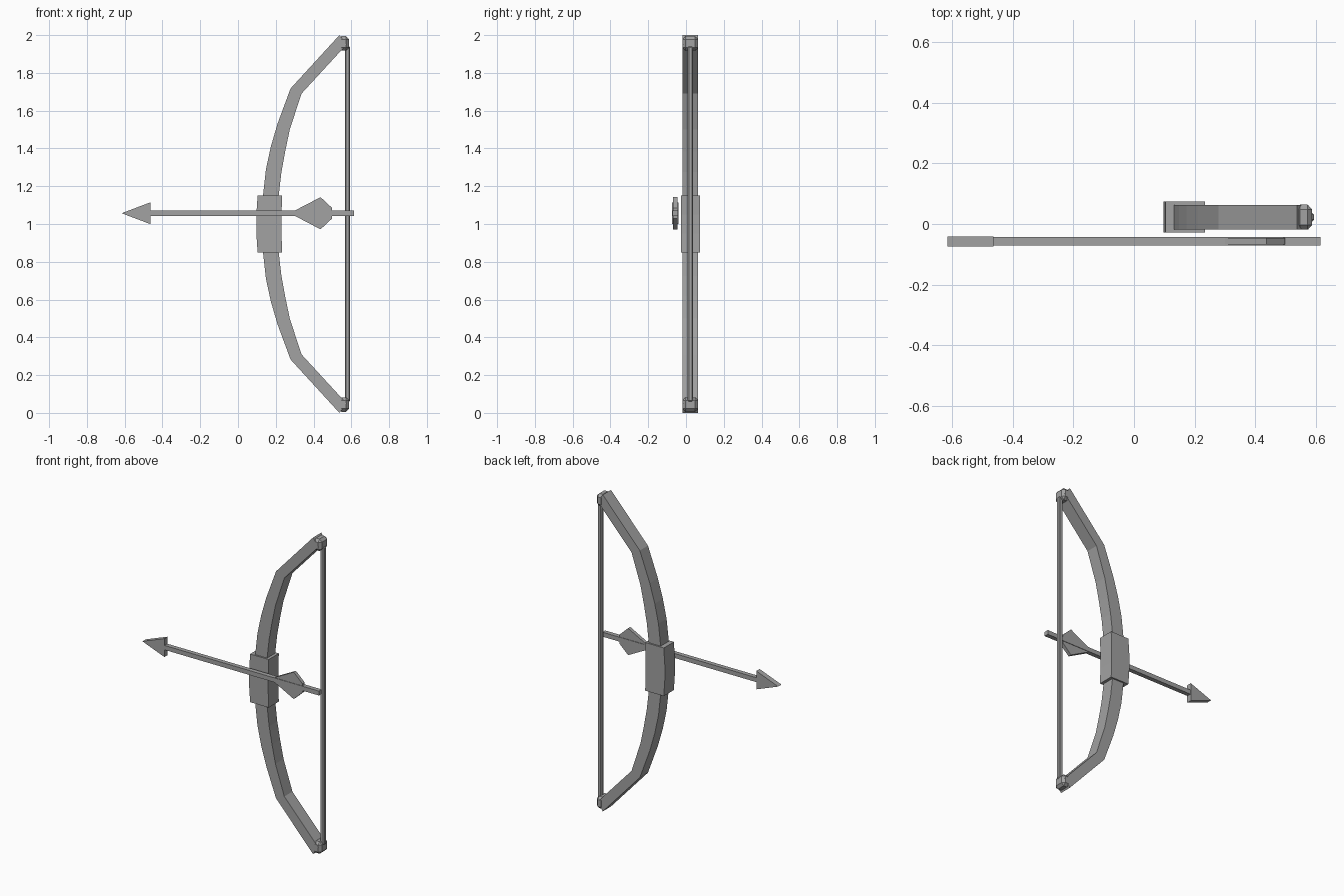
import bpy
import bmesh
from mathutils import Vector

default_cube = bpy.data.objects.get("Cube")
if default_cube:
    bpy.data.objects.remove(default_cube, do_unlink=True)

grey = bpy.data.materials.new("plain grey")
grey.use_nodes = True
colour = (0.36, 0.36, 0.36, 1)
grey.diffuse_color = colour
grey.node_tree.nodes["Principled BSDF"].inputs["Base Color"].default_value = colour

BOW_Y = 0.023      # middle plane of the bow
ARROW_Y = -0.057   # middle plane of the arrow
ARROW_Z = 1.057


def finish(name, bm):
    bmesh.ops.recalc_face_normals(bm, faces=bm.faces)
    mesh = bpy.data.meshes.new(name)
    bm.to_mesh(mesh)
    bm.free()
    mesh.materials.append(grey)
    obj = bpy.data.objects.new(name, mesh)
    bpy.context.collection.objects.link(obj)
    return obj


def slab(name, pairs, y, depth):
    """Solid strip through pairs of (x, z) edge points, thick along y."""
    bm = bmesh.new()
    rings = []
    for a, b in pairs:
        corners = [(a, -1), (b, -1), (b, 1), (a, 1)]
        rings.append([bm.verts.new((p[0], y + s * depth / 2, p[1])) for p, s in corners])
    for r, q in zip(rings, rings[1:]):
        for i in range(4):
            j = (i + 1) % 4
            bm.faces.new((r[i], r[j], q[j], q[i]))
    bm.faces.new(rings[0])
    bm.faces.new(rings[-1])
    bmesh.ops.remove_doubles(bm, verts=bm.verts, dist=0.0001)
    return finish(name, bm)


def box(name, centre, size, bevel=0):
    bm = bmesh.new()
    bmesh.ops.create_cube(bm, size=1)
    for v in bm.verts:
        v.co = Vector(centre) + v.co * Vector(size)
    if bevel:
        bmesh.ops.bevel(bm, geom=bm.edges[:], offset=bevel, segments=1, affect='EDGES')
    return finish(name, bm)


def mirrored(half):
    """Repeat the upper half of a strip below z = 1."""
    flip = [tuple((x, 2 - z) for x, z in pair) for pair in reversed(half)]
    return flip + half


# Curved bow limbs, outer and inner edge from the grip to the tip
limb = [
    ((0.13, 1.13), (0.213, 1.13)),
    ((0.148, 1.29), (0.23, 1.275)),
    ((0.174, 1.41), (0.25, 1.385)),
    ((0.209, 1.53), (0.274, 1.50)),
    ((0.278, 1.717), (0.336, 1.69)),
    ((0.537, 2.0), (0.575, 1.95)),
]
slab("bow_limbs", mirrored(limb), BOW_Y, 0.081)

# Grip, slightly bowed toward the front of the bow
slab("grip", mirrored([((0.097, 1.05), (0.23, 1.05)),
                       ((0.104, 1.152), (0.234, 1.152))]), BOW_Y, 0.101)

# Bevelled tip caps
for side, z in (("upper", 1.956), ("lower", 0.044)):
    box(side + "_tip_cap", (0.56, BOW_Y, z), (0.056, 0.083, 0.076), 0.016)

# String
box("string", (0.58, BOW_Y, 1), (0.028, 0.028, 1.88), 0.006)

# Arrow shaft, head and fletching
box("arrow_shaft", (0.055, ARROW_Y, ARROW_Z), (1.12, 0.028, 0.028))


def arrow_plate(name, outline, depth):
    pairs = [((x, ARROW_Z + h), (x, ARROW_Z - h)) for x, h in outline]
    return slab(name, pairs, ARROW_Y, depth)


arrow_plate("arrow_head", [(-0.615, 0.0005), (-0.463, 0.058)], 0.033)
arrow_plate("fletching", [(0.293, 0.01), (0.437, 0.085), (0.498, 0.028)], 0.022)
